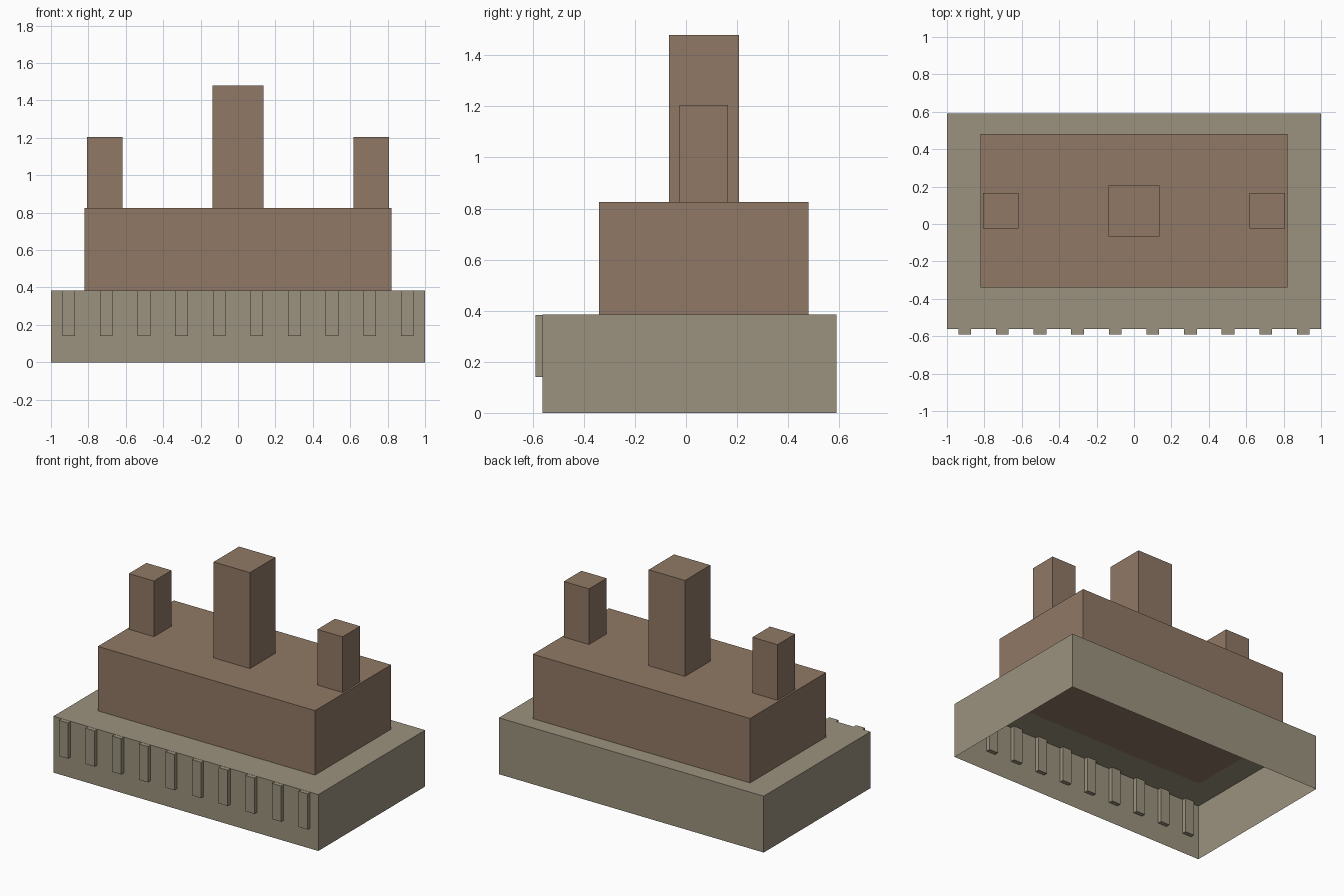
import bpy, bmesh

if "Cube" in bpy.data.objects:
    bpy.data.objects.remove(bpy.data.objects["Cube"])


def material(name, rgb):
    m = bpy.data.materials.new(name)
    m.diffuse_color = (*rgb, 1)
    m.use_nodes = True
    m.node_tree.nodes["Principled BSDF"].inputs["Base Color"].default_value = m.diffuse_color
    return m


STONE = material("grey_stone", (0.33, 0.29, 0.21))
BRICK = material("brown_brick", (0.28, 0.19, 0.13))


def box(name, x, y, z, mat, open_bottom=False):
    """Box spanning the given (min, max) ranges."""
    bm = bmesh.new()
    bmesh.ops.create_cube(bm, size=1)
    for v in bm.verts:
        v.co = [r[0] if c < 0 else r[1] for c, r in zip(v.co, (x, y, z))]
    if open_bottom:
        bm.normal_update()
        down = [f for f in bm.faces if f.normal.z < -0.5]
        bmesh.ops.delete(bm, geom=down, context='FACES_ONLY')
    me = bpy.data.meshes.new(name)
    bm.to_mesh(me)
    bm.free()
    me.materials.append(mat)
    ob = bpy.data.objects.new(name, me)
    bpy.context.collection.objects.link(ob)
    return ob


BASE_TOP, BODY_TOP, MID_Y = 0.385, 0.825, 0.07

# Hollow plinth, open underneath
box("base", (-1, 1), (-0.562, 0.59), (0, BASE_TOP), STONE, open_bottom=True)

# Row of ribs passing through the front wall
for i in range(10):
    cx = -0.905 + i * 1.81 / 9
    box(f"front_rib_{i + 1}", (cx - 0.034, cx + 0.034), (-0.59, -0.534),
        (0.14, BASE_TOP - 0.001), STONE)

# Main body, its floor just showing through the plinth ceiling
box("body", (-0.82, 0.82), (MID_Y - 0.41, MID_Y + 0.41),
    (BASE_TOP - 0.002, BODY_TOP), BRICK)

# Tall centre tower and two shorter side towers
for name, cx, half, top in (("centre_tower", 0, 0.137, 1.48),
                            ("left_tower", -0.712, 0.095, 1.205),
                            ("right_tower", 0.712, 0.095, 1.205)):
    box(name, (cx - half, cx + half), (MID_Y - half, MID_Y + half),
        (BODY_TOP, top), BRICK, open_bottom=True)
